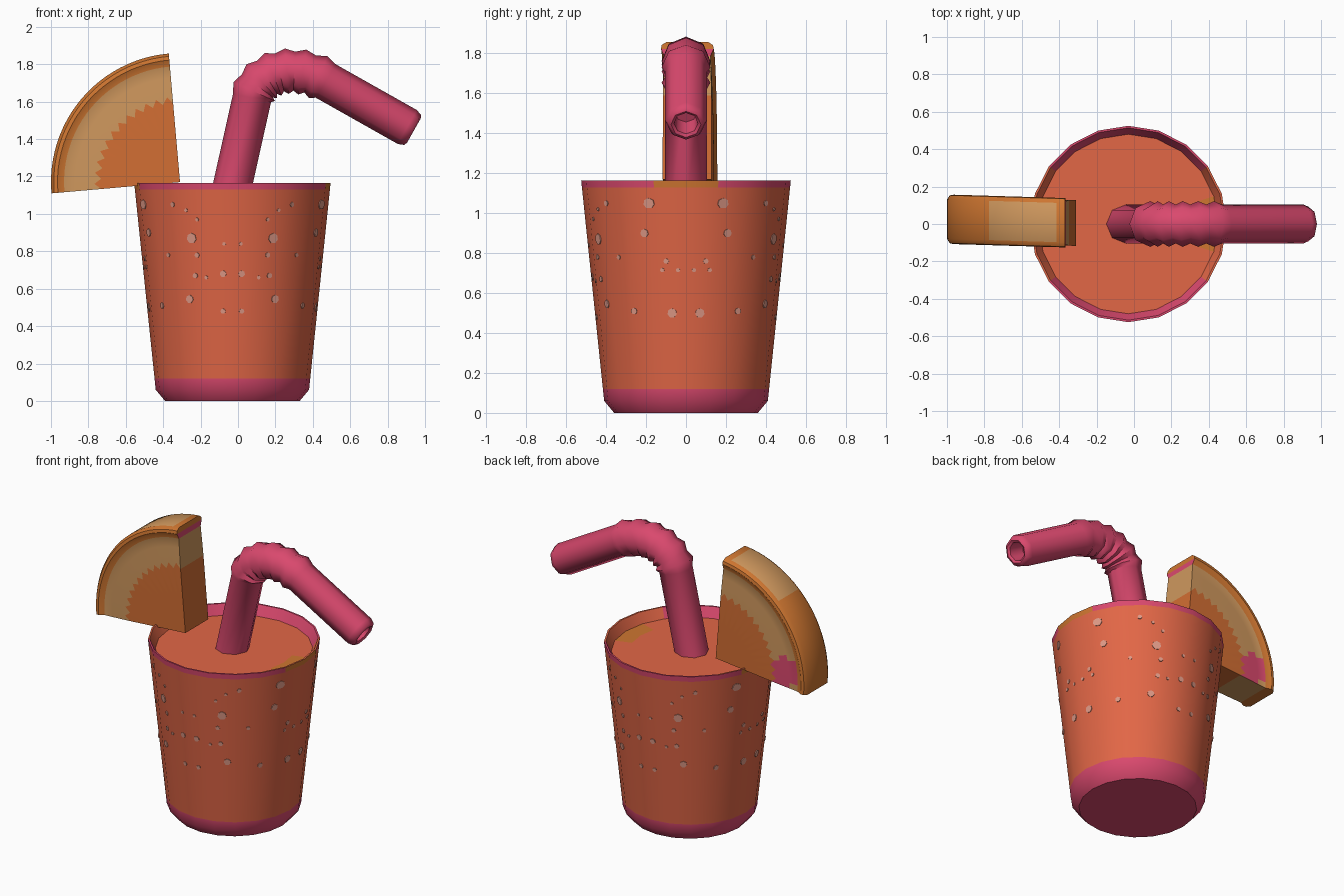
import bpy, bmesh, math
from mathutils import Vector, Matrix

if "Cube" in bpy.data.objects:
    bpy.data.objects.remove(bpy.data.objects["Cube"])

def mat(name, rgb):
    m = bpy.data.materials.new(name)
    m.diffuse_color = (*rgb, 1)
    m.use_nodes = True
    m.node_tree.nodes["Principled BSDF"].inputs["Base Color"].default_value = m.diffuse_color
    return m

CORAL, PINK, SPOT, TAN, FLESH, RIND = range(6)
mats = [mat("coral", (.76, .135, .062)), mat("pink", (.70, .066, .155)),
        mat("pale_spot", (.73, .32, .24)), mat("tan_pith", (.62, .31, .11)),
        mat("orange_flesh", (.64, .155, .033)), mat("amber_rind", (.62, .18, .03))]

def finish(bm, name, angle=40):
    bmesh.ops.remove_doubles(bm, verts=bm.verts, dist=1e-5)
    bmesh.ops.recalc_face_normals(bm, faces=bm.faces)
    me = bpy.data.meshes.new(name)
    bm.to_mesh(me)
    bm.free()
    for m in mats:
        me.materials.append(m)
    ob = bpy.data.objects.new(name, me)
    bpy.context.collection.objects.link(ob)
    bpy.ops.object.select_all(action='DESELECT')
    ob.select_set(True)
    bpy.context.view_layer.objects.active = ob
    bpy.ops.object.shade_smooth_by_angle(angle=math.radians(angle))
    return ob

def skin(bm, rings, rule, wrap=True):
    """Join successive rings of points; rule(ring, index, centre) gives the colour."""
    vs = [[bm.verts.new(p) for p in r] for r in rings]
    n = len(rings[0])
    for i in range(len(vs) - 1):
        for j in range(n if wrap else n - 1):
            k = (j + 1) % n
            f = bm.faces.new((vs[i][j], vs[i][k], vs[i + 1][k], vs[i + 1][j]))
            f.material_index = rule(i, j, f.calc_center_median())
    return vs

# Cup with liquid surface
CX, N = -0.03, 20
def radius(z):
    return .41 + .115 * (z - .06) / 1.105

profile = [(0, 0), (.36, 0), (.41, .06), (radius(.12), .12), (radius(1.13), 1.13),
           (.525, 1.165), (.514, 1.165), (.48, 1.10), (.37, 1.10), (0, 1.10)]
def cup_colour(i, j, c):
    x, y = c.x - CX, abs(c.y)
    if i <= 2:
        return PINK
    if i == 4:
        return RIND if y < .1 else PINK
    if i in (5, 6):
        return PINK if y > .27 else CORAL
    if i == 7 and x > 0 and y < .1:
        return RIND
    return CORAL

bm = bmesh.new()
skin(bm, [[(CX + r * math.cos(2 * math.pi * k / N), r * math.sin(2 * math.pi * k / N), z)
           for k in range(N)] for r, z in profile], cup_colour)
finish(bm, "cup")

# Pale bubbles: thin discs on the wall, mirrored into all four quadrants
front = [(.48, 1.05, .025), (.32, 1.05, .014), (.25, 1.02, .01), (.19, .97, .01),
         (.22, .87, .028), (.045, .84, .01), (.19, .78, .014), (.05, .68, .018),
         (.2, .67, .015), (.14, .66, .01), (.23, .545, .022), (.05, .48, .014)]
side = [(.19, 1.05, .026), (.21, .9, .022), (.34, .78, .012), (.1, .76, .014),
        (.04, .715, .011), (.12, .715, .011), (.26, .51, .017), (.07, .50, .024)]
spots = [(math.asin(x / radius(z)), z, r) for x, z, r in front]
spots += [(math.pi / 2 - math.asin(y / radius(z)), z, r) for y, z, r in side]
bm = bmesh.new()
step = 2 * math.pi / N
tilt = math.atan(.115 / 1.105)
for a0, z, r in spots:
    for a in (a0, -a0, math.pi - a0, math.pi + a0):
        mid = (math.floor(a / step) + .5) * step
        d = radius(z) * math.cos(step / 2) / math.cos(a - mid)
        nrm = Vector((math.sin(mid) * math.cos(tilt), -math.cos(mid) * math.cos(tilt), -math.sin(tilt)))
        p = Vector((CX + d * math.sin(a), -d * math.cos(a), z)) + nrm * .002
        m = Matrix.Translation(p) @ nrm.to_track_quat('Z', 'Y').to_matrix().to_4x4()
        bmesh.ops.create_cone(bm, cap_ends=True, segments=7, radius1=r, radius2=r,
                              depth=.005, matrix=m)
for f in bm.faces:
    f.material_index = SPOT
finish(bm, "bubbles")

# Bendy straw: octagon swept along a path with ridges at the elbow
A, B, P = Vector((.075, 0, 1.62)), Vector((.47, 0, 1.71)), Vector((.14, 0, 1.91))
up, down = (P - A).normalized(), (B - P).normalized()
end = Vector((.94, 0, 1.445))
tail = (end - B).normalized()
C1, C2 = A.lerp(P, .5), B.lerp(P, .5)
path = [(Vector((-.05, 0, 1.06)), up, .104)]
for k in range(13):
    t = k / 12
    u = 1 - t
    p = A * u**3 + C1 * 3 * u * u * t + C2 * 3 * u * t * t + B * t**3
    d = (C1 - A) * u * u + (C2 - C1) * 2 * u * t + (B - C2) * t * t
    path.append((p, d.normalized(), .122 if k % 2 else .104))
path += [(end - tail * .04, tail, .104), (end - tail * .008, tail, .092), (end, tail, .075),
         (end - tail * .01, tail, .06), (end - tail * .12, tail, .055), (end - tail * .12, tail, 0)]
Y = Vector((0, 1, 0))
rings = []
for p, d, r in path:
    s = d.cross(Y)
    rings.append([p + (Y * math.cos(k * math.pi / 4) + s * math.sin(k * math.pi / 4)) * r
                  for k in range(8)])
bm = bmesh.new()
skin(bm, rings, lambda i, j, c: PINK)
finish(bm, "straw", 50)

# Citrus wedge: quarter disc with rind, pith and scalloped flesh
half = [(0, .122), (.22, .122), (.44, .122), (.5, .12), (.56, .118), (.62, .116),
        (.655, .132), (.675, .128), (.69, .105)]
M = len(half)
HX, HZ, STEPS = -.31, 1.17, 24
rings = []
for i in range(STEPS + 1):
    a = math.radians(95 + 90 * i / STEPS)
    pts = []
    for s in (-1, 1):
        row = []
        for k, (r, h) in enumerate(half):
            r += (.018 if i % 2 else -.018) if k == 2 else 0
            x = r * math.cos(a)
            row.append((HX + x, .005 - .03 * x + s * h, HZ + r * math.sin(a)))
        pts += row if s < 0 else row[::-1]
    rings.append(pts)

def band(k):
    return FLESH if k < 2 else TAN if k < 5 else RIND

def wedge_colour(i, j, c):
    if j == M - 1:                      # outer skin
        return TAN if 1 <= i < 10 else RIND
    if j == 2 * M - 1:                  # centre seam
        return FLESH
    k = j if j < M else 2 * M - 2 - j
    if c.y > 0 and math.hypot(c.x + .83, c.z - 1.22) < .1:
        return PINK                     # patch on the back
    return band(k)

bm = bmesh.new()
vs = skin(bm, rings, wedge_colour)
for e in (0, STEPS):                    # two cut faces
    for k in range(M - 1):
        f = bm.faces.new((vs[e][k], vs[e][k + 1], vs[e][2 * M - 2 - k], vs[e][2 * M - 1 - k]))
        f.material_index = PINK if e == 0 and k == 5 else band(k)
finish(bm, "citrus_wedge", 35)
